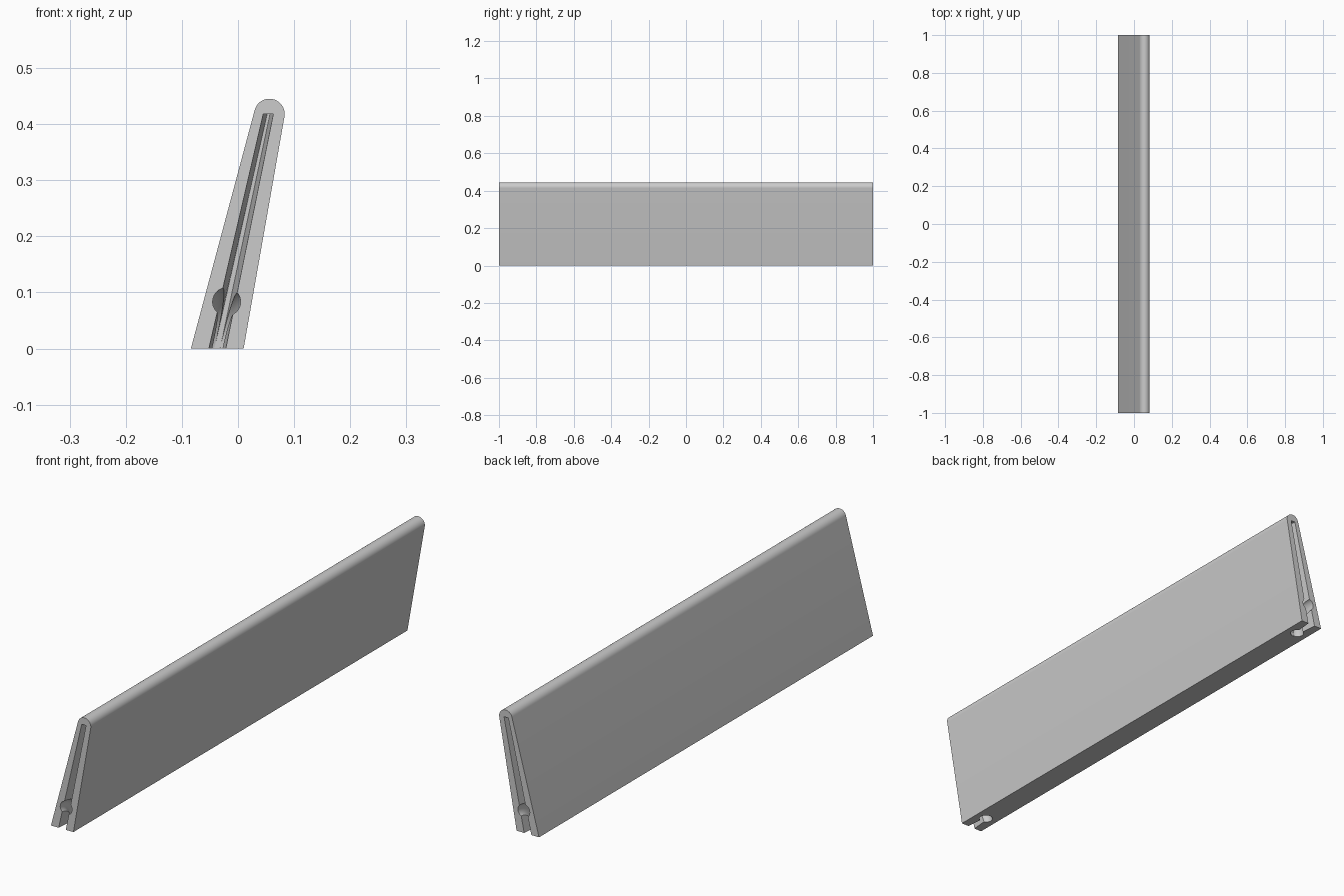
import bpy, bmesh, math
from mathutils import Vector, Matrix

if "Cube" in bpy.data.objects:
    bpy.data.objects.remove(bpy.data.objects["Cube"])

grey = bpy.data.materials.new("light grey")
grey.diffuse_color = (0.6, 0.6, 0.6, 1)
grey.use_nodes = True
grey.node_tree.nodes["Principled BSDF"].inputs["Base Color"].default_value = grey.diffuse_color


def make_object(name, bm):
    bmesh.ops.recalc_face_normals(bm, faces=bm.faces)
    mesh = bpy.data.meshes.new(name)
    bm.to_mesh(mesh)
    bm.free()
    mesh.materials.append(grey)
    ob = bpy.data.objects.new(name, mesh)
    bpy.context.collection.objects.link(ob)
    return ob


def loft(bm, rings):
    # closed solid through two matching outlines
    a, b = [[bm.verts.new(p) for p in r] for r in rings]
    n = len(a)
    for i in range(n):
        j = (i + 1) % n
        bm.faces.new((a[i], a[j], b[j], b[i]))
    bm.faces.new(a[::-1])
    bm.faces.new(b)


# leaning tapered panel with a rounded top edge
cx, cz, r = 0.0560, 0.418, 0.0272
profile = [(-0.084, 0), (0.010, 0)]
for i in range(25):
    ang = math.radians(-10 + (165 + 10) * i / 24)
    profile.append((cx + r * math.cos(ang), cz + r * math.sin(ang)))
bm = bmesh.new()
loft(bm, [[(x, y, z) for x, z in profile] for y in (-1, 1)])
panel = make_object("leaning_panel", bm)

# end slots: wedge narrowing with depth
DEPTH, TOP = 0.11, 0.418


def slot_outline(t, side):
    # t = 0 at the end face, 1 at the slot floor
    def edge(x0, x1, z):
        return x0 + (x1 - x0) * z / TOP
    lo, hi = (-0.052 + 0.010 * t, 0.045 + 0.007 * t), (-0.022 - 0.010 * t, 0.063 - 0.006 * t)
    y = side * (1 - DEPTH * t)
    return [(edge(*lo, z), y, z) if k == 0 else (edge(*hi, z), y, z)
            for k, z in ((0, -0.03), (1, -0.03), (1, TOP), (0, TOP))]


# curved channel from the end face round to the underside
def ring_cutter(bm, side, R=0.085, rad=0.025, n=64, m=24):
    up = Vector((0.2, 0, 1)).normalized()
    out = Vector((0, side, 0))
    axis = up.cross(out)
    centre = Vector((-0.037, side, 0))
    grid = []
    for i in range(n):
        a = 2 * math.pi * i / n
        d = up * math.cos(a) + out * math.sin(a)
        grid.append([bm.verts.new(centre + d * (R + rad * math.cos(b)) + axis * rad * math.sin(b))
                     for b in (2 * math.pi * j / m for j in range(m))])
    for i in range(n):
        for j in range(m):
            g, h, k = grid[i], grid[(i + 1) % n], (j + 1) % m
            bm.faces.new((g[j], h[j], h[k], g[k]))


cutters = []
for side in (-1, 1):
    bm = bmesh.new()
    loft(bm, [slot_outline(-0.2, side), slot_outline(1, side)])
    cutters.append(make_object("slot_cutter", bm))
    bm = bmesh.new()
    ring_cutter(bm, side)
    cutters.append(make_object("channel_cutter", bm))

bpy.context.view_layer.objects.active = panel
panel.select_set(True)
for c in cutters:
    mod = panel.modifiers.new("cut", 'BOOLEAN')
    mod.operation, mod.solver, mod.object = 'DIFFERENCE', 'EXACT', c
    bpy.ops.object.modifier_apply(modifier=mod.name)
for c in cutters:
    bpy.data.objects.remove(c)

bpy.ops.object.shade_smooth_by_angle(angle=math.radians(30))
